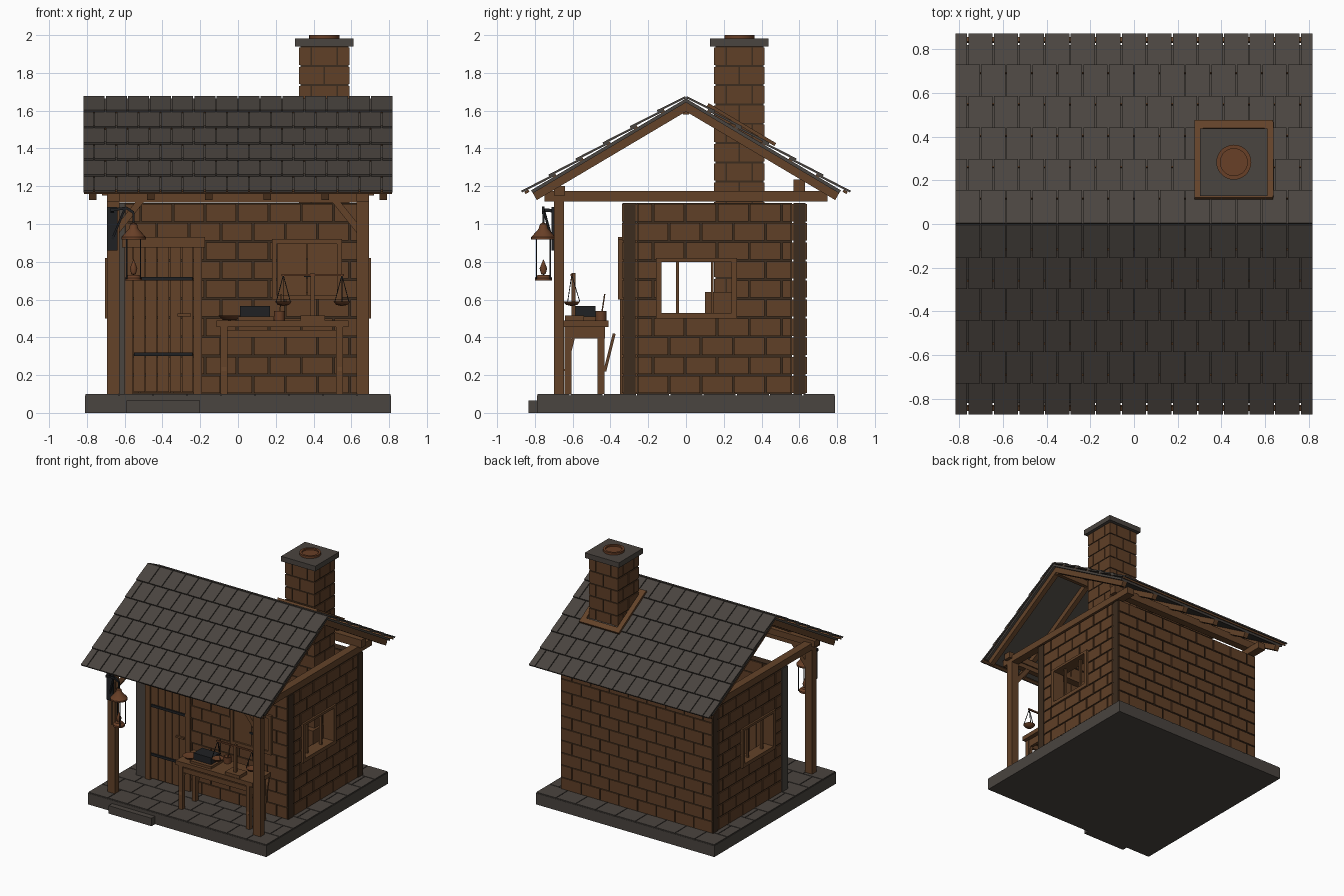
import bpy, bmesh, math
from mathutils import Matrix, Vector

if "Cube" in bpy.data.objects:
    bpy.data.objects.remove(bpy.data.objects["Cube"])


def material(name, colour):
    mat = bpy.data.materials.new(name)
    mat.use_nodes = True
    mat.diffuse_color = (*colour, 1)
    mat.node_tree.nodes["Principled BSDF"].inputs["Base Color"].default_value = (*colour, 1)
    return mat


BRICK = material("brown brick", (.115, .05, .02))
WOOD = material("brown wood", (.125, .055, .022))
SLATE = material("grey slate", (.068, .058, .05))
MORTAR = material("dark mortar", (.045, .025, .013))
IRON = material("dark iron", (.014, .015, .017))
COPPER = material("copper", (.14, .05, .02))


def finish(name, mat, bm, smooth=False):
    mesh = bpy.data.meshes.new(name)
    bmesh.ops.recalc_face_normals(bm, faces=bm.faces)
    bm.to_mesh(mesh)
    bm.free()
    mesh.materials.append(mat)
    obj = bpy.data.objects.new(name, mesh)
    bpy.context.collection.objects.link(obj)
    if smooth:
        bpy.ops.object.select_all(action='DESELECT')
        obj.select_set(True)
        bpy.context.view_layer.objects.active = obj
        bpy.ops.object.shade_smooth_by_angle(angle=math.radians(40))
    return obj


def boxes(name, mat, spans):
    """Axis-aligned boxes given as (x0, x1, y0, y1, z0, z1)."""
    bm = bmesh.new()
    for x0, x1, y0, y1, z0, z1 in spans:
        centre = Matrix.Translation(((x0 + x1) / 2, (y0 + y1) / 2, (z0 + z1) / 2))
        size = Matrix.Diagonal((x1 - x0, y1 - y0, z1 - z0, 1))
        bmesh.ops.create_cube(bm, size=1, matrix=centre @ size)
    return finish(name, mat, bm)


def bars(name, mat, items):
    """Straight bars given as (start, end, width, thickness)."""
    bm = bmesh.new()
    for start, end, width, thick in items:
        p, q = Vector(start), Vector(end)
        along = (q - p).normalized()
        ref = Vector((0, 1, 0)) if abs(along.x) > .3 else Vector((1, 0, 0))
        side = along.cross(ref).normalized()
        across = side.cross(along)
        turn = Matrix((across, side, along)).transposed().to_4x4()
        size = Matrix.Diagonal((width, thick, (q - p).length, 1))
        bmesh.ops.create_cube(bm, size=1, matrix=Matrix.Translation((p + q) / 2) @ turn @ size)
    return finish(name, mat, bm)


def lathe(name, mat, profile, x, y, sides=20):
    """Turn a (radius, height) profile about a vertical axis."""
    bm = bmesh.new()
    verts = [bm.verts.new((x + r, y, z)) for r, z in profile]
    edges = [bm.edges.new(pair) for pair in zip(verts, verts[1:])]
    bmesh.ops.spin(bm, geom=verts + edges, cent=(x, y, 0), axis=(0, 0, 1),
                   angle=math.tau, steps=sides)
    bmesh.ops.remove_doubles(bm, verts=bm.verts, dist=.0005)
    return finish(name, mat, bm, True)


def cells(lo, hi, step, shift):
    """Split a length into running-bond pieces."""
    cuts = [lo]
    at = lo + step * (.5 if shift else 1)
    while at < hi - step * .2:
        cuts.append(at)
        at += step
    cuts.append(hi)
    return list(zip(cuts, cuts[1:]))


# Stone floor with paving, step
boxes("floor_slab", SLATE, [(-.81, .81, -.79, .79, 0, .092)])
paving = []
for row, (y0, y1) in enumerate(cells(-.79, .79, .176, False)):
    for x0, x1 in cells(-.81, .81, .18, row % 2):
        paving.append((x0 + .003, x1 - .003, y0 + .003, y1 - .003, .09, .1))
boxes("paving_stones", SLATE, paving)
boxes("door_step", SLATE, [(-.59, -.2, -.835, -.78, 0, .065)])

# Brick walls in ten courses, with openings lined up to the courses
COURSE, FLOOR, GAP = .101, .1, .005


def wall(name, lo, hi, inner, outer, along_x, openings=()):
    bricks, core = [], []
    for row in range(10):
        z0, z1 = FLOOR + row * COURSE, FLOOR + (row + 1) * COURSE
        runs, at = [], lo
        for a, b, first, last in openings:
            if first <= row < last:
                runs.append((at, a))
                at = b
        runs.append((at, hi))
        for a, b in runs:
            core.append((a, b, inner + .008, outer - .008, z0, z1))
            for u0, u1 in cells(lo, hi, .17, row % 2):
                u0, u1 = max(u0, a), min(u1, b)
                if u1 - u0 > .02:
                    bricks.append((u0 + GAP, u1 - GAP, inner, outer, z0 + GAP, z1 - GAP))
    if not along_x:
        bricks = [(c, d, a, b, e, f) for a, b, c, d, e, f in bricks]
        core = [(c, d, a, b, e, f) for a, b, c, d, e, f in core]
    boxes(name + "_bricks", BRICK, bricks)
    boxes(name + "_mortar", MORTAR, core)


wall("front_wall", -.6, .69, -.34, -.26, True, [(-.57, -.2, 0, 8), (.2, .53, 5, 8)])
wall("back_wall", -.69, .69, .56, .64, True)
for name, inner in (("left_wall", .61), ("right_wall", -.69)):
    wall(name, -.26, .56, inner, inner + .08, False, [(-.14, .25, 4, 7)])
boxes("corner_stone", SLATE, [(-.69, -.6, -.335, -.26, .1, 1.11)])

# Side windows
for name, x in (("left_window", .655), ("right_window", -.655)):
    a, b = x - .05, x + .05
    boxes(name + "_frame", WOOD, [
        (a, b, -.16, -.13, .5, .82), (a, b, .24, .27, .5, .82),
        (a, b, -.13, .24, .5, .53), (a, b, -.13, .24, .8, .82)])
    boxes(name + "_bars", WOOD, [(x - .01, x + .01, y, y + .014, .53, .8) for y in (-.052, .132)])

# Front window with shutters
boxes("front_window_frame", WOOD, [
    (.18, .205, -.36, -.26, .6, .92), (.525, .55, -.36, -.26, .6, .92),
    (.205, .525, -.36, -.26, .895, .92), (.205, .525, -.36, -.26, .6, .625)])
boxes("shutters", WOOD, [(.207, .363, -.345, -.32, .625, .895), (.367, .523, -.345, -.32, .625, .895)])
boxes("shutter_latch", IRON, [(.35, .39, -.353, -.343, .72, .735)])

# Plank door
boxes("door_frame", WOOD, [(-.6, -.555, -.35, -.26, .1, .88), (-.235, -.19, -.35, -.26, .1, .88),
                           (-.615, -.175, -.36, -.26, .875, .93)])
boxes("door_planks", WOOD, [(a + .002, b - .002, -.335, -.3, .11, .875)
                            for a, b in cells(-.555, -.235, .064, False)])
boxes("door_hinges", IRON, [(-.55, -.24, -.345, -.333, z, z + .02) for z in (.3, .7)])
boxes("door_handle", WOOD, [(-.32, -.25, -.35, -.333, .51, .525)])

# Timber frame of posts, plates, ties and braces
boxes("porch_posts", WOOD, [(s - .033, s + .033, -.7, -.645, .1, 1.12) for s in (-.66, .66)])
boxes("tie_beams", WOOD, [(s - .033, s + .033, -.75, .75, 1.12, 1.175) for s in (-.66, .66)])
boxes("wall_plates", WOOD, [(-.72, .72, -.7, -.64, 1.15, 1.2), (-.72, .72, .57, .63, 1.17, 1.235)])
boxes("porch_beam", WOOD, [(-.69, .69, -.695, -.65, 1.115, 1.15)])
boxes("ridge_beam", WOOD, [(-.78, .78, -.015, .015, 1.58, 1.63)])
bars("knee_braces", WOOD, [((s * .645, -.67, .96), (s * .51, -.67, 1.13), .035, .035) for s in (-1, 1)])

# Pitched roof
PITCH = math.atan(.593)
RIDGE = 1.668


def on_roof(x, down, lift, side):
    c, s = math.cos(PITCH), math.sin(PITCH)
    return (x, side * (down * c + lift * s), RIDGE - down * s + lift * c)


shingles, battens, rafters, deck = [], [], [], []
for side in (-1, 1):
    deck.append((on_roof(0, 0, -.012, side), on_roof(0, .955, -.012, side), 1.62, .018))
    for i in range(6):
        x = -.77 + i * .308
        rafters.append((on_roof(x, .01, -.04, side), on_roof(x, .955, -.04, side), .04, .045))
    for row in range(6):
        top, low = max(row * .167 - .03, 0), (row + 1) * .167
        battens.append((on_roof(0, low - .035, .002, side), on_roof(0, low - .012, .002, side), 1.63, .014))
        for x0, x1 in cells(-.82, .82, .1171, row % 2):
            mid = (x0 + x1) / 2
            shingles.append((on_roof(mid, top, .004, side), on_roof(mid, low, .017, side), x1 - x0 - .006, .011))
bars("roof_deck", SLATE, deck)
bars("roof_battens", WOOD, battens)
bars("rafters", WOOD, rafters)
bars("roof_shingles", SLATE, shingles)

# Chimney with alternating courses
LEFT, NEAR, WIDE = .32, .145, .275
blocks = []
for row in range(18):
    z0 = .1 + row * .1022
    cuts = (0, .25, .75, 1) if row % 2 else (0, .5, 1)
    for a, b in zip(cuts, cuts[1:]):
        for c, d in zip(cuts, cuts[1:]):
            blocks.append((LEFT + a * WIDE + .004, LEFT + b * WIDE - .004, NEAR + c * WIDE + .004,
                           NEAR + d * WIDE - .004, z0 + .005, z0 + .097))
boxes("chimney_bricks", BRICK, blocks)
boxes("chimney_mortar", MORTAR, [(LEFT + .01, LEFT + WIDE - .01, NEAR + .01, NEAR + WIDE - .01, .1, 1.945)])
boxes("hearth", BRICK, [(.27, .61, .1, .47, .1, .64)])
boxes("chimney_cap", SLATE, [(.302, .612, .128, .438, 1.94, 1.982)])
lathe("chimney_pot", COPPER, [(.08, 1.975), (.08, 2), (.062, 2), (.062, 1.988), (0, 1.988)], .457, .283, 28)
flashing = [(on_roof(x, .13, .028, 1), on_roof(x, .52, .028, 1), .04, .018) for x in (.297, .618)]
flashing += [(on_roof(.457, d, .028, 1), on_roof(.457, d + .045, .028, 1), .36, .018) for d in (.118, .488)]
bars("chimney_flashing", WOOD, flashing)

# Work table
boxes("table_top", WOOD, [(-.115, .585, -.645, -.41, .455, .49)])
boxes("table_apron", WOOD, [(-.09, .555, -.63, -.61, .4, .44), (-.09, .555, -.46, -.44, .4, .44),
                            (-.085, -.06, -.63, -.43, .395, .455), (.525, .55, -.63, -.43, .395, .455)])
boxes("table_legs", WOOD, [(x, x + .036, y, y + .036, .1, .455) for x in (-.092, .52) for y in (-.642, -.468)])
bars("table_braces", WOOD, [((x, y, .22), (x, y + .05, .42), .025, .015) for x in (-.074, .538) for y in (-.64, -.43)])

# Balance scale
boxes("scale_stand", WOOD, [(.33, .46, -.64, -.54, .49, .515), (.385, .405, -.605, -.585, .515, .74)])
bars("scale_beam", COPPER, [((.23, -.605, .73), (.56, -.605, .73), .012, .012)])
for name, x in (("first_pan", .24), ("second_pan", .55)):
    lathe(name, COPPER, [(0, .565), (.03, .572), (.045, .59), (.04, .59), (0, .572)], x, -.605)
    hangers = []
    for k in range(3):
        turn = k * math.tau / 3 + math.pi / 2
        rim = (x + .043 * math.cos(turn), -.605 + .043 * math.sin(turn), .588)
        hangers.append((rim, (x, -.605, .73), .004, .004))
    bars(name + "_hangers", IRON, hangers)

# Table clutter
boxes("tray", WOOD, [(.0, .19, -.62, -.47, .49, .51)])
boxes("ledger", IRON, [(.01, .17, -.59, -.48, .51, .565)])
lathe("bowl", COPPER, [(0, .49), (.035, .492), (.06, .515), (.052, .515), (0, .498)], -.045, -.55)
lathe("pen_cup", COPPER, [(0, .49), (.028, .49), (.03, .54), (.024, .54), (0, .5)], .22, -.45)
bars("pen", WOOD, [((.22, -.45, .5), (.23, -.43, .63), .007, .007)])

# Hanging lantern on its bracket
LX, LY = -.553, -.755
boxes("lantern_plate", IRON, [(-.693, -.637, -.712, -.7, .86, 1.09)])
bars("lantern_bracket", IRON, [((-.665, -.705, 1.07), (-.665, LY, 1.075), .018, .018),
                               ((-.665, LY, 1.075), (-.59, LY, 1.085), .014, .014),
                               ((-.59, LY, 1.085), (LX, LY, 1.06), .014, .014),
                               ((LX, LY, 1.06), (LX, LY, .975), .01, .01),
                               ((-.665, -.71, .92), (-.6, LY, 1.08), .012, .012)])
lathe("lantern_cap", COPPER, [(0, 1.01), (.018, 1), (.025, .975), (.065, .93), (.065, .918), (0, .918)], LX, LY)
lathe("lantern_base", COPPER, [(0, .7), (.045, .7), (.045, .715), (.03, .73), (0, .73)], LX, LY)
lathe("lantern_flame", COPPER, [(0, .73), (.012, .735), (.02, .765), (.01, .79), (0, .815)], LX, LY, 12)
bars("lantern_rods", IRON, [((LX + i * .036, LY + j * .036, .71), (LX + i * .036, LY + j * .036, .925), .006, .006)
                            for i in (-1, 1) for j in (-1, 1)])
